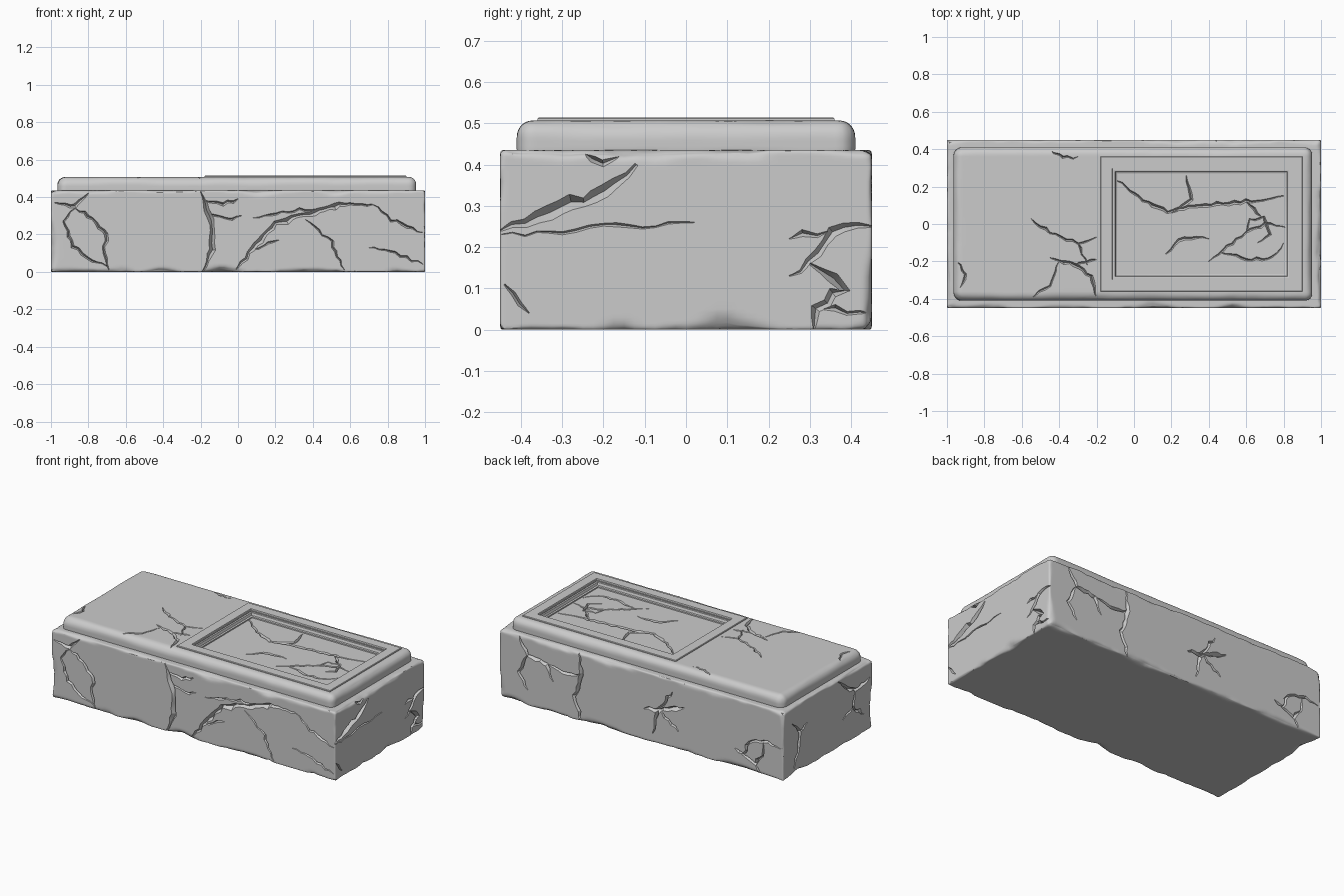
import bpy, bmesh, random
from mathutils import Vector, noise

if "Cube" in bpy.data.objects:
    bpy.data.objects.remove(bpy.data.objects["Cube"])

random.seed(4)


def new_object(name, bm):
    bmesh.ops.recalc_face_normals(bm, faces=bm.faces)
    mesh = bpy.data.meshes.new(name)
    bm.to_mesh(mesh)
    bm.free()
    ob = bpy.data.objects.new(name, mesh)
    bpy.context.collection.objects.link(ob)
    return ob


def ticks(a, b):
    """Even spacing with extra lines close to both ends."""
    ends = [0, .004, .009, .015, .022, .03, .042]
    n = max(1, round((b - a - .1) / .025))
    mid = [a + .05 + (b - a - .1) * i / n for i in range(n + 1)]
    return [a + e for e in ends] + mid + [b - e for e in reversed(ends)]


def worn_box(name, lo, hi, radius, wear):
    """Box whose edge radius wanders, as on weathered stone."""
    lo, hi = Vector(lo), Vector(hi)
    bm = bmesh.new()
    for ax in range(3):
        u, v = (ax + 1) % 3, (ax + 2) % 3
        us, vs = ticks(lo[u], hi[u]), ticks(lo[v], hi[v])
        for side in (lo[ax], hi[ax]):
            grid = []
            for a in us:
                row = []
                for b in vs:
                    p = Vector((0, 0, 0))
                    p[ax], p[u], p[v] = side, a, b
                    row.append(bm.verts.new(p))
                grid.append(row)
            for i in range(len(us) - 1):
                for j in range(len(vs) - 1):
                    bm.faces.new((grid[i][j], grid[i + 1][j], grid[i + 1][j + 1], grid[i][j + 1]))
    bmesh.ops.remove_doubles(bm, verts=bm.verts, dist=1e-5)
    for vert in bm.verts:
        p = vert.co.copy()
        chip = max(0, noise.noise(p * 5) + .1) + .4 * max(0, noise.noise(p * 16))
        r = radius + wear * chip
        core = Vector([min(max(p[i], lo[i] + r), hi[i] - r) for i in range(3)])
        d = p - core
        if d.length > 1e-6:
            vert.co = core + d.normalized() * r
    return new_object(name, bm)


# Mapping from 2D crack drawings to each stone face
FACES = {
    'front': (lambda u, v: Vector((u, -.45, v)), Vector((0, -1, 0))),
    'back': (lambda u, v: Vector((u, .45, v)), Vector((0, 1, 0))),
    'right': (lambda u, v: Vector((1, u, v)), Vector((1, 0, 0))),
    'left': (lambda u, v: Vector((-1, u, v)), Vector((-1, 0, 0))),
    'slab': (lambda u, v: Vector((u, v, .507)), Vector((0, 0, 1))),
    'panel': (lambda u, v: Vector((u, v, .475)), Vector((0, 0, 1))),
}


def add_crack(bm, face, pts, w):
    """Tapered V-groove cutter following a jittered polyline."""
    place, n = FACES[face]
    ctrl = [place(*p) for p in pts]
    path = []
    for a, b in zip(ctrl, ctrl[1:]):
        k = max(1, round((b - a).length / .03))
        for i in range(k):
            q = a.lerp(b, i / k)
            if path:
                q += (b - a).normalized().cross(n) * random.uniform(-.008, .008)
            path.append(q)
    path.append(ctrl[-1])
    rings = []
    for i, p in enumerate(path):
        t = (path[min(i + 1, len(path) - 1)] - path[max(i - 1, 0)]).normalized()
        s = t.cross(n)
        f = i / (len(path) - 1)
        h = w * (.3 + .7 * min(1, 4 * f, 4 * (1 - f))) * random.uniform(.7, 1.3)
        rings.append([bm.verts.new(p + o) for o in (s * h * 1.4 + n * .004, n * .02,
                                                    -s * h * 1.4 + n * .004, -n * h * 2.2)])
    for a, b in zip(rings, rings[1:]):
        for i in range(4):
            j = (i + 1) % 4
            bm.faces.new((a[i], a[j], b[j], b[i]))
    bm.faces.new(rings[0])
    bm.faces.new(rings[-1][::-1])


def apply_cut(target, cutter):
    mod = target.modifiers.new('cut', 'BOOLEAN')
    mod.object, mod.operation, mod.solver, mod.use_self = cutter, 'DIFFERENCE', 'EXACT', True
    bpy.context.view_layer.objects.active = target
    bpy.ops.object.modifier_apply(modifier=mod.name)
    bpy.data.objects.remove(cutter)


def carve(target, cracks):
    bm = bmesh.new()
    for face, lines in cracks.items():
        for w, *pts in lines:
            add_crack(bm, face, pts, w)
    cutter = new_object('crack_cutter', bm)
    cutter.hide_render = True
    apply_cut(target, cutter)


def loft_rect(name, x0, x1, hy, profile, closed):
    """Rectangular rings from (inset, z) pairs."""
    bm = bmesh.new()
    rings = [[bm.verts.new((x, y, z)) for x, y in ((x0 + i, -hy + i), (x1 - i, -hy + i),
                                                   (x1 - i, hy - i), (x0 + i, hy - i))] for i, z in profile]
    pairs = list(zip(rings, rings[1:]))
    if closed:
        pairs.append((rings[-1], rings[0]))
    else:
        bm.faces.new(rings[0])
        bm.faces.new(rings[-1])
    for a, b in pairs:
        for i in range(4):
            j = (i + 1) % 4
            bm.faces.new((a[i], a[j], b[j], b[i]))
    return new_object(name, bm)


front = [
    (.011, (-.2, .43), (-.17, .33), (-.13, .22), (-.14, .12), (-.19, .0)),
    (.007, (-.18, .38), (-.08, .36), (0, .39)), (.006, (-.16, .31), (-.03, .28), (.02, .3)),
    (.012, (-.02, .0), (.06, .1), (.2, .26), (.38, .31), (.6, .37), (.72, .36)),
    (.006, (.72, .36), (.82, .28), (.99, .21)), (.005, (.36, .28), (.5, .16), (.57, .01)),
    (.005, (.08, .29), (.3, .33), (.45, .34)), (.005, (.99, .04), (.84, .1), (.7, .13)),
    (.005, (.08, .12), (.22, .17)), (.008, (-.98, .37), (-.87, .35), (-.8, .42)),
    (.008, (-.87, .34), (-.8, .3), (-.7, .2), (-.72, .1), (-.69, .01)),
    (.007, (-.87, .34), (-.93, .27), (-.88, .14), (-.78, .06), (-.7, .03))]
right = [
    (.012, (-.45, .24), (-.3, .29), (-.2, .34), (-.12, .4)),
    (.004, (-.45, .23), (-.3, .24), (-.2, .25), (.02, .26)),
    (.009, (-.25, .43), (-.2, .4), (-.16, .42)), (.009, (.45, .25), (.35, .24), (.3, .16), (.25, .13)),
    (.009, (.3, .16), (.38, .1), (.32, .05), (.31, 0)), (.006, (.45, .04), (.33, .05)),
    (.006, (-.44, .11), (-.38, .04)), (.006, (.25, .22), (.35, .24))]
back = [
    (.009, (.86, .43), (.8, .32), (.66, .3), (.62, .2)), (.007, (.8, .32), (.86, .2), (.8, .1)),
    (.01, (.44, .43), (.42, .3), (.47, .15), (.42, 0)), (.007, (.65, .3), (.52, .27), (.43, .3)),
    (.012, (-.02, .2), (-.12, .22), (-.3, .28)), (.008, (-.22, .36), (-.12, .22), (-.08, .06)),
    (.008, (-.12, .22), (-.26, .12)),
    (.008, (-.98, .2), (-.86, .22), (-.76, .18), (-.72, .1), (-.8, .06), (-.86, .12), (-.86, .22)),
    (.007, (-.72, .1), (-.66, .12)), (.007, (-.8, .06), (-.84, 0))]
left = [
    (.008, (.36, .33), (.28, .25), (.3, .15), (.34, .04)), (.006, (.28, .25), (.2, .28)),
    (.009, (-.1, .42), (-.2, .34), (-.28, .3), (-.42, .33)), (.008, (-.28, .3), (-.25, .2), (-.36, .12)),
    (.006, (-.25, .2), (-.15, .16))]
slab_lines = [
    (.006, (-.55, .03), (-.45, -.05), (-.3, -.1), (-.2, -.07)),
    (.008, (-.45, -.18), (-.32, -.22), (-.23, -.28), (-.2, -.4)),
    (.005, (-.56, -.4), (-.45, -.33), (-.4, -.2)), (.005, (-.32, -.22), (-.2, -.19)),
    (.005, (-.3, -.1), (-.25, -.22)), (.006, (-.95, -.2), (-.9, -.27), (-.93, -.34)),
    (.005, (-.45, .4), (-.38, .35), (-.3, .36))]
panel_lines = [
    (.008, (-.09, .23), (.05, .13), (.18, .06), (.35, .1), (.6, .12), (.8, .15)),
    (.007, (.2, .06), (.3, .13), (.28, .26)), (.007, (.17, -.16), (.27, -.07), (.4, -.08)),
    (.006, (.4, -.2), (.5, -.12), (.6, -.05), (.7, .0), (.82, -.02)),
    (.006, (.6, -.05), (.62, .02), (.7, .04), (.73, -.06), (.66, -.1)),
    (.006, (.46, -.15), (.6, -.19), (.74, -.18), (.8, -.1)), (.006, (.6, .12), (.68, .04))]

# Weathered main block
base = worn_box('base_block', (-1, -.45, 0), (1, .45, .435), .007, .055)
carve(base, {'front': front, 'right': right, 'back': back, 'left': left})

# Rounded lid slab, with recess for the panel
lid = worn_box('lid_slab', (-.965, -.41, .395), (.953, .41, .507), .04, .012)
recess = loft_rect('recess_cutter', -.18, .9, .36, [(.07, .475), (.07, .6)], False)
apply_cut(lid, recess)
carve(lid, {'slab': slab_lines, 'panel': panel_lines})

# Raised stepped frame around the panel
frame = loft_rect('panel_frame', -.18, .9, .36,
                  [(0, .495), (0, .511), (.003, .514), (.062, .514), (.066, .503), (.078, .5),
                   (.083, .485), (.092, .482), (.094, .465), (.03, .465)], True)

# Smooth shading with sharp crack edges
for ob in (base, lid, frame):
    bpy.ops.object.select_all(action='DESELECT')
    ob.select_set(True)
    bpy.context.view_layer.objects.active = ob
    bpy.ops.object.shade_smooth_by_angle(angle=.5)
